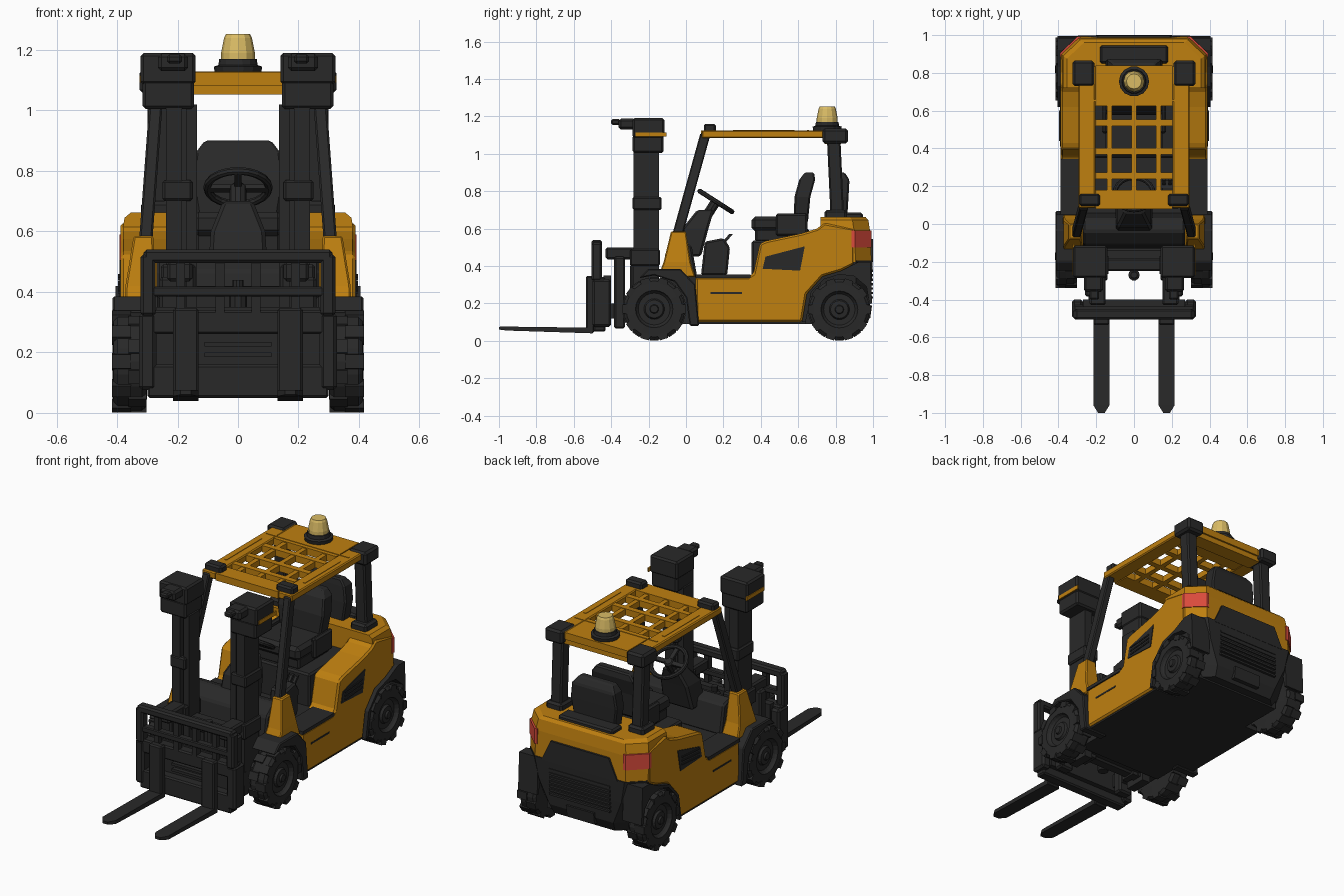
import bpy, bmesh, math

def material(name, rgb):
    m = bpy.data.materials.new(name)
    m.diffuse_color = (*rgb, 1)
    return m

ORANGE = material("orange_paint", (0.52, 0.215, 0.005))
DARK = material("charcoal", (0.022, 0.022, 0.022))
AMBER = material("amber_lens", (0.70, 0.50, 0.13))
RED = material("red_lens", (0.70, 0.07, 0.045))

def loft(name, rings, mat, mirror=False, bevel=0):
    """Skin a list of equal-length point rings, cap both ends, optionally mirror in x."""
    bm = bmesh.new()
    for s in ((1, -1) if mirror else (1,)):
        vs = [[bm.verts.new((p[0] * s, p[1], p[2])) for p in r] for r in rings]
        n = len(vs[0])
        for a, b in zip(vs, vs[1:]):
            for i in range(n):
                j = (i + 1) % n
                bm.faces.new((a[i], a[j], b[j], b[i]))
        bm.faces.new(vs[0][::-1])
        bm.faces.new(vs[-1])
    bmesh.ops.recalc_face_normals(bm, faces=bm.faces)
    me = bpy.data.meshes.new(name)
    bm.to_mesh(me)
    bm.free()
    me.materials.append(mat)
    ob = bpy.data.objects.new(name, me)
    bpy.context.collection.objects.link(ob)
    if bevel:
        mod = ob.modifiers.new("bevel", 'BEVEL')
        mod.width, mod.segments, mod.limit_method = bevel, 1, 'ANGLE'
    return ob

def rect(x0, x1, y0, y1, z):
    return [(x0, y0, z), (x1, y0, z), (x1, y1, z), (x0, y1, z)]

def box(name, x0, x1, y0, y1, z0, z1, mat, mirror=False, bevel=0):
    return loft(name, [rect(x0, x1, y0, y1, z0), rect(x0, x1, y0, y1, z1)], mat, mirror, bevel)

def prism(name, yz, x0, x1, mat, mirror=False, bevel=0):
    """Side profile extruded across x."""
    return loft(name, [[(x, y, z) for y, z in yz] for x in (x0, x1)], mat, mirror, bevel)

def strut(name, p, q, wx, wy, mat, mirror=False, bevel=0):
    return loft(name, [rect(c[0] - wx, c[0] + wx, c[1] - wy, c[1] + wy, c[2]) for c in (p, q)], mat, mirror, bevel)

def turned(name, profile, centre, axis, n, mat, mirror=False):
    """Lathe (position, radius) pairs around x or z."""
    rings = []
    for t, r in profile:
        ring = []
        for i in range(n):
            a = 2 * math.pi * i / n
            u, v = r * math.cos(a), r * math.sin(a)
            o = (t, u, v) if axis == 'x' else (u, v, t)
            ring.append(tuple(c + d for c, d in zip(centre, o)))
        rings.append(ring)
    return loft(name, rings, mat, mirror)

# wheels with shallow staggered tread lugs
TYRE = [(0.30, 0.09), (0.303, 0.153), (0.318, 0.165), (0.398, 0.165), (0.412, 0.15), (0.415, 0.10),
        (0.402, 0.094), (0.392, 0.085), (0.392, 0.055), (0.405, 0.048), (0.407, 0.024), (0.417, 0.02), (0.417, 0.004)]
for label, cy, k in (("front", -0.17, 1.0), ("rear", 0.82, 0.985)):
    cz = 0.17 * k
    turned(label + "_wheels", [(x, r * k) for x, r in TYRE], (0, cy, cz), 'x', 24, DARK, True)
    for i in range(20):
        x0, x1 = (0.302, 0.362) if i % 2 else (0.354, 0.416)
        a = 2 * math.pi * i / 20
        rings = []
        for r, w in ((0.14 * k, 0.2), (0.171 * k, 0.135)):
            rings.append([(x, cy + r * math.cos(a + d), cz + r * math.sin(a + d))
                          for x, d in ((x0, -w), (x1, -w), (x1, w), (x0, w))])
        loft(label + "_tread_lug", rings, DARK, True)

# fenders
prism("front_fenders", [(-0.25, 0.335), (-0.2, 0.385), (-0.03, 0.385), (0.05, 0.30), (0.07, 0.08), (0.02, 0.08),
                        (0.0, 0.23), (-0.06, 0.315), (-0.17, 0.35)], 0.26, 0.415, DARK, True, 0.006)
prism("rear_fenders", [(0.62, 0.10), (0.645, 0.25), (0.73, 0.345), (0.83, 0.375), (0.92, 0.42), (0.985, 0.42),
                       (0.995, 0.2), (0.98, 0.2), (0.965, 0.29), (0.90, 0.345), (0.82, 0.355), (0.74, 0.33),
                       (0.67, 0.26), (0.64, 0.1)], 0.28, 0.405, DARK, True)

# chassis, floor and counterweight
box("chassis", -0.28, 0.28, -0.13, 0.9, 0.09, 0.345, DARK)
box("under_plate", -0.375, 0.375, 0.05, 0.64, 0.09, 0.11, DARK)
box("front_axle", -0.31, 0.31, -0.22, -0.12, 0.11, 0.23, DARK, bevel=0.02)
box("step_treads", 0.25, 0.39, 0.05, 0.345, 0.335, 0.355, DARK, True)
box("step_slots", 0.38, 0.39, 0.13, 0.30, 0.25, 0.26, DARK, True)
def plan(w, yb, z):
    return [(-w, 0.72, z), (w, 0.72, z), (w, yb - 0.085, z), (w - 0.09, yb, z), (-w + 0.09, yb, z), (-w, yb - 0.085, z)]
loft("counterweight", [plan(0.29, 0.95, 0.10), plan(0.30, 0.98, 0.16), plan(0.36, 0.992, 0.30), plan(0.385, 0.998, 0.43)], DARK)
for i in range(7):
    z = 0.225 + i * 0.024
    box("rear_grille_slat", -0.2, 0.2, 0.97, 1.0, z, z + 0.012, DARK)
loft("tow_plate", [rect(-0.09, 0.09, 0.9, 0.985, 0.12), rect(-0.09, 0.09, 0.9, 0.995, 0.19)], DARK)

# orange bodywork
prism("body_sides", [(0.055, 0.10), (0.62, 0.10), (0.645, 0.25), (0.73, 0.345), (0.83, 0.375), (0.9, 0.41),
                     (0.9, 0.6), (0.74, 0.63), (0.70, 0.60), (0.62, 0.575), (0.43, 0.535), (0.395, 0.52),
                     (0.36, 0.36), (0.33, 0.34), (0.05, 0.34)], 0.22, 0.388, ORANGE, True, 0.01)
loft("rear_body", [plan(0.386, 0.992, 0.42), plan(0.386, 0.985, 0.58), plan(0.375, 0.975, 0.645), plan(0.355, 0.96, 0.662)], ORANGE)
loft("rear_panel", [[(-0.25, y, 0.42), (0.25, y, 0.42), (0.19, y, 0.545), (-0.19, y, 0.545)] for y in (0.98, 0.999)], DARK)
loft("front_cowls", [rect(0.265, 0.375, -0.15, 0.05, 0.34), rect(0.275, 0.372, -0.12, 0.025, 0.42),
                     rect(0.28, 0.345, -0.08, 0.0, 0.585)], ORANGE, True, 0.006)
prism("side_vents", [(0.41, 0.385), (0.61, 0.375), (0.635, 0.505), (0.425, 0.45)], 0.38, 0.392, DARK, True)
for i in range(3):
    z = 0.395 + i * 0.022
    prism("vent_slat", [(0.44, z), (0.60, z + 0.012), (0.60, z + 0.02), (0.44, z + 0.008)], 0.39, 0.397, DARK, True)
loft("tail_lights", [[(0.392, 0.885, z), (0.392, 0.904, z), (0.300, 0.993, z), (0.282, 0.993, z), (0.282, 0.97, z),
                      (0.37, 0.885, z)] for z in (0.5, 0.59)], RED, True)

# engine hood, seat and rear cover
box("engine_hood", -0.225, 0.225, 0.35, 0.74, 0.3, 0.535, DARK, bevel=0.01)
box("seat_base", -0.14, 0.14, 0.37, 0.66, 0.53, 0.6, DARK, bevel=0.01)
box("seat_cushion", -0.15, 0.15, 0.35, 0.6, 0.585, 0.665, DARK, bevel=0.02)
box("seat_arms", 0.14, 0.17, 0.48, 0.65, 0.56, 0.68, DARK, True, 0.01)
def backrest(name, y, t, lean):
    loft(name, [rect(-w, w, y + a * lean, y + a * lean + t * k, z) for w, a, k, z in ((0.13, 0, 0.9, 0.63),
         (0.152, 0.005, 1, 0.77), (0.14, 0.03, 1, 0.86), (0.11, 0.06, 0.6, 0.9))], DARK, bevel=0.008)
backrest("seat_back", 0.575, 0.085, 1)
backrest("rear_cover", 0.79, 0.078, 0.2)
box("rear_deck_hatch", -0.18, 0.18, 0.85, 0.945, 0.65, 0.685, DARK, bevel=0.01)

# dashboard, console and levers
prism("dashboard", [(-0.13, 0.34), (-0.11, 0.47), (-0.04, 0.53), (0.03, 0.51), (0.06, 0.34)], -0.27, 0.27, DARK, bevel=0.01)
loft("column_cover", [rect(-0.10, 0.10, -0.05, 0.08, 0.45), rect(-0.09, 0.09, -0.02, 0.12, 0.6),
                      rect(-0.05, 0.05, 0.06, 0.15, 0.7)], DARK, bevel=0.012)
prism("lever_console", [(0.08, 0.35), (0.22, 0.35), (0.235, 0.5), (0.2, 0.55), (0.10, 0.53)], 0.14, 0.24, DARK, bevel=0.01)
for x in (0.16, 0.19, 0.22):
    strut("lever", (x, 0.18, 0.5), (x, 0.24, 0.57), 0.008, 0.01, DARK)

# steering wheel, tilted towards the driver
bpy.ops.mesh.primitive_torus_add(major_segments=20, minor_segments=8, major_radius=0.102, minor_radius=0.013,
                                 location=(0, 0.16, 0.745), rotation=(-0.57, 0, 0))
wheel = bpy.context.object
wheel.name = "steering_wheel"
wheel.data.materials.append(DARK)
spokes = [box("steering_spoke", -0.1, 0.1, -0.012, 0.012, -0.012, 0.004, DARK),
          box("steering_spoke", -0.012, 0.012, -0.1, 0.0, -0.012, 0.004, DARK),
          turned("steering_hub", [(-0.09, 0.028), (0.0, 0.028), (0.01, 0.02)], (0, 0, 0), 'z', 10, DARK)]
for s in spokes:
    s.location, s.rotation_euler = wheel.location, wheel.rotation_euler

# overhead guard: pillars, corner caps, slatted roof
strut("front_pillars", (0.305, -0.045, 0.57), (0.265, 0.105, 1.11), 0.022, 0.028, DARK, True, 0.006)
strut("rear_pillars", (0.265, 0.81, 0.64), (0.265, 0.79, 1.07), 0.035, 0.036, DARK, True, 0.008)
box("rear_pillar_feet", 0.215, 0.32, 0.74, 0.86, 0.64, 0.70, DARK, True, 0.012)
box("rear_roof_caps", 0.21, 0.325, 0.73, 0.865, 1.055, 1.135, DARK, True, 0.012)
box("front_roof_caps", 0.18, 0.29, 0.095, 0.16, 1.10, 1.16, DARK, True, 0.01)
Z0, Z1 = 1.083, 1.125
box("roof_side_rails", 0.205, 0.295, 0.085, 0.84, Z0, Z1, ORANGE, True, 0.006)
box("roof_rear_plate", -0.205, 0.205, 0.625, 0.84, Z0, Z1, ORANGE)
box("roof_rear_beam", -0.22, 0.22, 0.74, 0.83, 1.052, Z0, ORANGE)
box("roof_front_plate", -0.205, 0.205, 0.08, 0.18, Z0, Z1, ORANGE)
for x in (-0.13, 0, 0.13):
    box("roof_long_bar", x - 0.014, x + 0.014, 0.18, 0.63, Z0, Z1 - 0.006, ORANGE)
for y in (0.255, 0.385, 0.535):
    box("roof_cross_bar", -0.205, 0.205, y - 0.017, y + 0.017, Z0, Z1 - 0.003, ORANGE)
box("roof_rear_rib", -0.27, 0.27, 0.648, 0.658, Z1 - 0.01, Z1 + 0.003, ORANGE)
box("roof_side_ribs", 0.25, 0.265, 0.25, 0.58, Z1 - 0.01, Z1 + 0.003, ORANGE, True)

# warning beacon
turned("beacon_base", [(1.115, 0.075), (1.145, 0.08), (1.15, 0.065), (1.17, 0.062)], (0, 0.755, 0), 'z', 14, DARK)
turned("beacon_lens", [(1.165, 0.056), (1.19, 0.056), (1.24, 0.046), (1.252, 0.04)], (0, 0.755, 0), 'z', 12, AMBER)

# mast rails and heads
box("outer_mast_rails", 0.185, 0.238, -0.28, -0.145, 0.06, 1.04, DARK, True)
box("inner_mast_rails", 0.135, 0.172, -0.265, -0.17, 0.09, 1.02, DARK, True)
box("mast_rail_webs", 0.17, 0.19, -0.225, -0.165, 0.09, 1.02, DARK, True)
box("mast_collars", 0.15, 0.25, -0.285, -0.13, 0.70, 0.77, DARK, True, 0.008)
box("mast_lower_collars", 0.14, 0.255, -0.30, -0.14, 0.40, 0.49, DARK, True, 0.008)
box("mast_heads", 0.145, 0.315, -0.285, -0.12, 1.005, 1.10, DARK, True, 0.01)
box("mast_head_caps", 0.14, 0.322, -0.285, -0.115, 1.085, 1.19, DARK, True, 0.01)
box("mast_head_noses", 0.165, 0.265, -0.36, -0.27, 1.13, 1.188, DARK, True, 0.012)
box("mast_head_tabs", 0.185, 0.235, -0.40, -0.35, 1.155, 1.185, DARK, True, 0.008)
box("mast_head_stripes", 0.318, 0.326, -0.27, -0.105, 1.092, 1.115, ORANGE, True)
for z0, z1 in ((0.10, 0.2), (0.34, 0.42)):
    box("mast_crossbar", -0.2, 0.2, -0.25, -0.18, z0, z1, DARK, bevel=0.01)
turned("lift_cylinder", [(0.1, 0.03), (0.40, 0.03), (0.41, 0.018), (0.44, 0.018)], (0, -0.27, 0), 'z', 10, DARK)

# carriage and load backrest
box("carriage_brackets", 0.15, 0.235, -0.43, -0.27, 0.435, 0.5, DARK, True, 0.01)
box("carriage_arms", 0.17, 0.26, -0.385, -0.325, 0.065, 0.45, DARK, True, 0.01)
box("carriage_links", 0.18, 0.24, -0.44, -0.26, 0.12, 0.2, DARK, True)
box("carriage_plate", -0.27, 0.27, -0.44, -0.40, 0.10, 0.35, DARK)
box("carriage_sides", 0.27, 0.328, -0.50, -0.40, 0.075, 0.33, DARK, True, 0.012)
box("carriage_low_bar", -0.3, 0.3, -0.495, -0.43, 0.05, 0.16, DARK, bevel=0.008)
box("carriage_high_bar", -0.32, 0.32, -0.495, -0.43, 0.26, 0.34, DARK, bevel=0.008)
for z in (0.185, 0.22):
    box("carriage_rib", -0.11, 0.11, -0.465, -0.43, z, z + 0.015, DARK)
box("backrest_top_bar", -0.312, 0.312, -0.505, -0.45, 0.495, 0.54, DARK, bevel=0.01)
box("backrest_mid_bar", -0.3, 0.3, -0.5, -0.455, 0.385, 0.418, DARK, bevel=0.005)
box("backrest_posts", 0.272, 0.322, -0.505, -0.45, 0.32, 0.525, DARK, True, 0.01)
for x in (0.06, 0.19):
    box("backrest_bars", x - 0.015, x + 0.015, -0.495, -0.46, 0.33, 0.5, DARK, True)

# forks: tapered blades and upright shanks
loft("fork_blades", [[(a, y, z0), (b, y, z0), (b, y, z1), (a, y, z1)] for a, b, y, z0, z1 in
     ((0.155, 0.19, -1.0, 0.06, 0.075), (0.13, 0.215, -0.96, 0.055, 0.076), (0.13, 0.215, -0.5, 0.04, 0.07))], DARK, True)
box("fork_shanks", 0.13, 0.215, -0.535, -0.49, 0.042, 0.347, DARK, True, 0.008)
